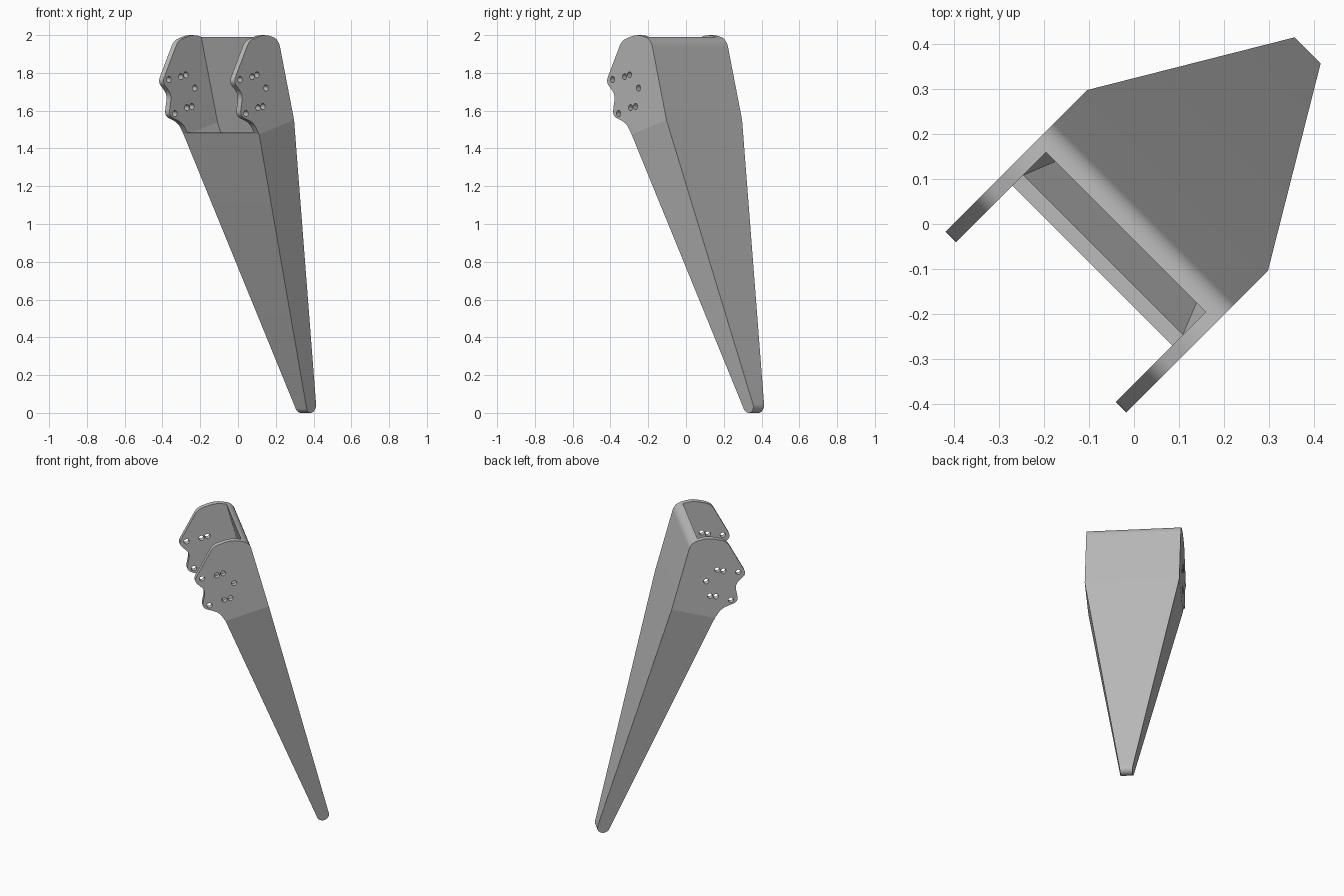
import bpy, bmesh, math
from mathutils import Vector, Matrix

cube = bpy.data.objects.get("Cube")
if cube:
    bpy.data.objects.remove(cube)

# Working axes: u runs outward along the diagonal, v across the leg, z up
DIAGONAL = math.sqrt(0.5)
TAPER = 0.149


def to_world(u, v, z):
    return Vector(((u + v) * DIAGONAL, (u - v) * DIAGONAL, z))


def crease_z(u):
    """Height of the crease below which the leg narrows."""
    return 1.511 + 0.286 * u


def half_width(u, z, full):
    return full - TAPER * max(0.0, crease_z(u) - z)


def rounded(corners, steps=16):
    """Round each corner (u, z, cut length) of an open profile."""
    pts = []
    for i, (u, z, cut) in enumerate(corners):
        p = Vector((u, z))
        if not cut:
            pts.append(p)
            continue
        before = Vector(corners[i - 1][:2])
        after = Vector(corners[i + 1][:2])
        a = p + (before - p).normalized() * cut
        b = p + (after - p).normalized() * cut
        for s in range(steps + 1):
            t = s / steps
            pts.append(a * (1 - t) ** 2 + p * 2 * t * (1 - t) + b * t * t)
    return pts


def make_object(name, bm):
    bmesh.ops.recalc_face_normals(bm, faces=bm.faces)
    mesh = bpy.data.meshes.new(name)
    bm.to_mesh(mesh)
    bm.free()
    obj = bpy.data.objects.new(name, mesh)
    bpy.context.collection.objects.link(obj)
    return obj


def tapered_solid(name, upper, lower, full):
    """Solid from a profile: upper runs crease to crease, lower closes it."""
    bm = bmesh.new()
    outline = list(upper) + list(lower)
    sides = []
    for sign in (-1, 1):
        ring = [bm.verts.new(to_world(u, sign * half_width(u, z, full), z))
                for u, z in outline]
        n = len(upper)
        bm.faces.new(ring[:n])
        bm.faces.new(ring[n - 1:] + ring[:1])
        sides.append(ring)
    left, right = sides
    for i in range(len(outline)):
        j = (i + 1) % len(outline)
        bm.faces.new((left[i], left[j], right[j], right[i]))
    return make_object(name, bm)


# Outer shell: notched mounting plates on top, long taper to a round foot
front_u, back_u = -0.125, 0.137
plate_profile = rounded([
    (front_u, crease_z(front_u), 0),
    (-0.165, 1.535, 0.035),
    (-0.268, 1.572, 0.035),
    (-0.247, 1.685, 0.035),
    (-0.316, 1.752, 0.03),
    (-0.198, 1.972, 0.035),
    (-0.085, 2.005, 0.045),
    (0.02, 1.98, 0.045),
    (back_u, crease_z(back_u), 0),
])
foot_steps = 32
foot_profile = []
for i in range(foot_steps + 1):
    a = math.radians(15 - 172 * i / foot_steps)
    foot_profile.append(Vector((0.507 + 0.037 * math.cos(a),
                                0.037 + 0.037 * math.sin(a))))
leg = tapered_solid("leg_shell", plate_profile, foot_profile, 0.283)

# Hollow inside, open at the front between the plates
ledge, rear = -0.097, 0.097
hollow = tapered_solid(
    "hollow_cutter",
    [(ledge, crease_z(ledge)), (-0.6, crease_z(ledge)), (-0.6, 2.2),
     (-0.082, 2.2), (rear, crease_z(rear))],
    [(0.484, 0.1), (0.479, 0.1)], 0.25)

# Bolt holes through both plates
holes = [(-0.267, 1.765), (-0.177, 1.78), (-0.14, 1.79), (-0.073, 1.72),
         (-0.132, 1.616), (-0.095, 1.622), (-0.222, 1.585)]
bm = bmesh.new()
across = Vector((1, -1, 0)).to_track_quat('Z', 'Y').to_matrix().to_4x4()
for u, z in holes:
    bmesh.ops.create_cone(
        bm, cap_ends=True, segments=64, radius1=0.016, radius2=0.016, depth=0.8,
        matrix=Matrix.Translation(to_world(u, 0, z)) @ across)
bolts = make_object("bolt_hole_cutter", bm)

bpy.ops.object.select_all(action='DESELECT')
bpy.context.view_layer.objects.active = leg
leg.select_set(True)
for cutter in (hollow, bolts):
    cutter.hide_render = True
    mod = leg.modifiers.new(cutter.name, 'BOOLEAN')
    mod.operation = 'DIFFERENCE'
    mod.solver = 'EXACT'
    mod.object = cutter
    bpy.ops.object.modifier_apply(modifier=mod.name)
    bpy.data.objects.remove(cutter)

# Rounded edges smooth, shallow crease kept sharp
bpy.ops.object.shade_smooth_by_angle(angle=math.radians(7))

grey = bpy.data.materials.new("plain_grey")
grey.use_nodes = True
colour = (0.5, 0.5, 0.5, 1)
grey.diffuse_color = colour
grey.node_tree.nodes["Principled BSDF"].inputs["Base Color"].default_value = colour
leg.data.materials.clear()
leg.data.materials.append(grey)
